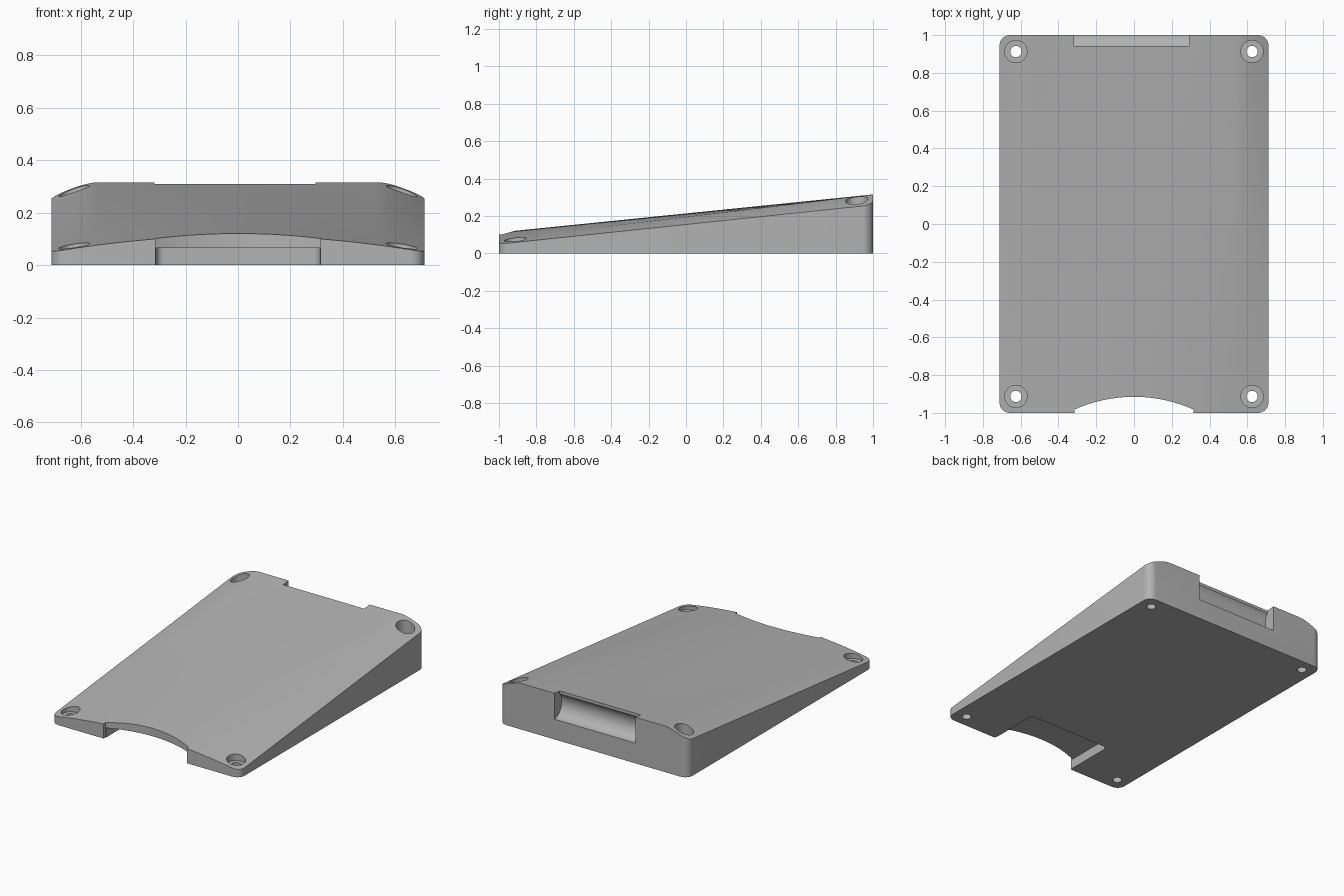
import bpy
import bmesh
from math import cos, sin, pi, radians
from mathutils import Vector

cube = bpy.data.objects.get("Cube")
if cube:
    bpy.data.objects.remove(cube, do_unlink=True)

grey = bpy.data.materials.new("plain grey")
grey.use_nodes = True
colour = (0.45, 0.45, 0.45, 1)
grey.diffuse_color = colour
grey.node_tree.nodes["Principled BSDF"].inputs["Base Color"].default_value = colour


def loft(name, rings):
    """Closed solid through a list of equally sized rings of points."""
    bm = bmesh.new()
    loops = [[bm.verts.new(p) for p in ring] for ring in rings]
    n = len(loops[0])
    for a, b in zip(loops, loops[1:]):
        for i in range(n):
            j = (i + 1) % n
            bm.faces.new((a[i], a[j], b[j], b[i]))
    bm.faces.new(loops[0])
    bm.faces.new(loops[-1])
    bmesh.ops.recalc_face_normals(bm, faces=bm.faces)
    mesh = bpy.data.meshes.new(name)
    bm.to_mesh(mesh)
    bm.free()
    mesh.materials.append(grey)
    obj = bpy.data.objects.new(name, mesh)
    bpy.context.collection.objects.link(obj)
    return obj


def upright(name, outline, z0, z1):
    return loft(name, [[(x, y, z) for x, y in outline] for z in (z0, z1)])


def rounded(x, y0, y1, r, steps=8):
    """Rounded rectangle, symmetrical in x."""
    corners = ((x - r, y1 - r), (r - x, y1 - r), (r - x, y0 + r), (x - r, y0 + r))
    return [(cx + r * cos(a), cy + r * sin(a))
            for k, (cx, cy) in enumerate(corners)
            for a in [(k + i / steps) * pi / 2 for i in range(steps + 1)]]


def circle(cx, cy, r, steps=40):
    return [(cx + r * cos(2 * pi * i / steps), cy + r * sin(2 * pi * i / steps))
            for i in range(steps)]


def cut(target, tool, operation="DIFFERENCE"):
    mod = target.modifiers.new("cut", "BOOLEAN")
    mod.operation = operation
    mod.solver = "EXACT"
    mod.object = tool
    bpy.context.view_layer.objects.active = target
    bpy.ops.object.modifier_apply(modifier=mod.name)
    bpy.data.objects.remove(tool, do_unlink=True)


def top_height(x, y):
    """Gentle arch at the front, blending to a flat crown with dropped sides."""
    front = 0.112 - 0.062 * (x / 0.71) ** 2
    back = 0.315 - 0.055 * (max(0, abs(x) - 0.55) / 0.16) ** 1.35
    t = (y + 1) / 2
    return front + (back - front) * t


# Wedge body: sloped crown trimmed to a rounded rectangular plan
body = upright("wedge_body", rounded(0.712, -1, 1, 0.055), 0, 0.5)
xs = [-0.75 + 1.5 * i / 60 for i in range(61)]
sections = []
for k in range(13):
    y = -1.05 + 2.1 * k / 12
    sections.append([(x, y, top_height(x, y)) for x in xs]
                    + [(xs[-1], y, -0.2), (xs[0], y, -0.2)])
cut(body, loft("crown_volume", sections), "INTERSECT")

# Front recess under the lip
cut(body, upright("front_recess", rounded(0.312, -1.2, -0.64, 0.03), -0.1, 0.066))

# Curved finger scallop through the front edge
arc = [(0.315 * i / 16, 0) for i in range(-16, 17)]
scallop = [(x, -1.685 + (0.77 ** 2 - x * x) ** 0.5) for x, _ in arc]
cut(body, upright("finger_scallop", scallop + [(0.315, -1.1), (-0.315, -1.1)], -0.1, 0.4))

# Back grip slot with a hollowed inner wall
grip = [(1.1, 0.138), (1.0, 0.138)]
grip += [(1.0 - 0.08 * sin(a), 0.228 - 0.09 * cos(a))
         for a in [radians(10 * i) for i in range(1, 14)]]
grip += [(0.942, 0.289), (0.942, 0.4), (1.1, 0.4)]
cut(body, loft("grip_slot", [[(x, y, z) for y, z in grip] for x in (-0.318, 0.295)]))

# Counterbored screw holes in the four corners
for sx in (-1, 1):
    for sy in (-1, 1):
        place = (sx * 0.625, sy * 0.913)
        cut(body, upright("screw_hole", circle(*place, 0.03), -0.1, 0.5))
        cut(body, upright("counterbore", circle(*place, 0.059), 0.04, 0.5))

# Smooth curves, crisp edges
bpy.ops.object.select_all(action="DESELECT")
body.select_set(True)
bpy.context.view_layer.objects.active = body
bpy.ops.object.shade_smooth_by_angle(angle=radians(30))
